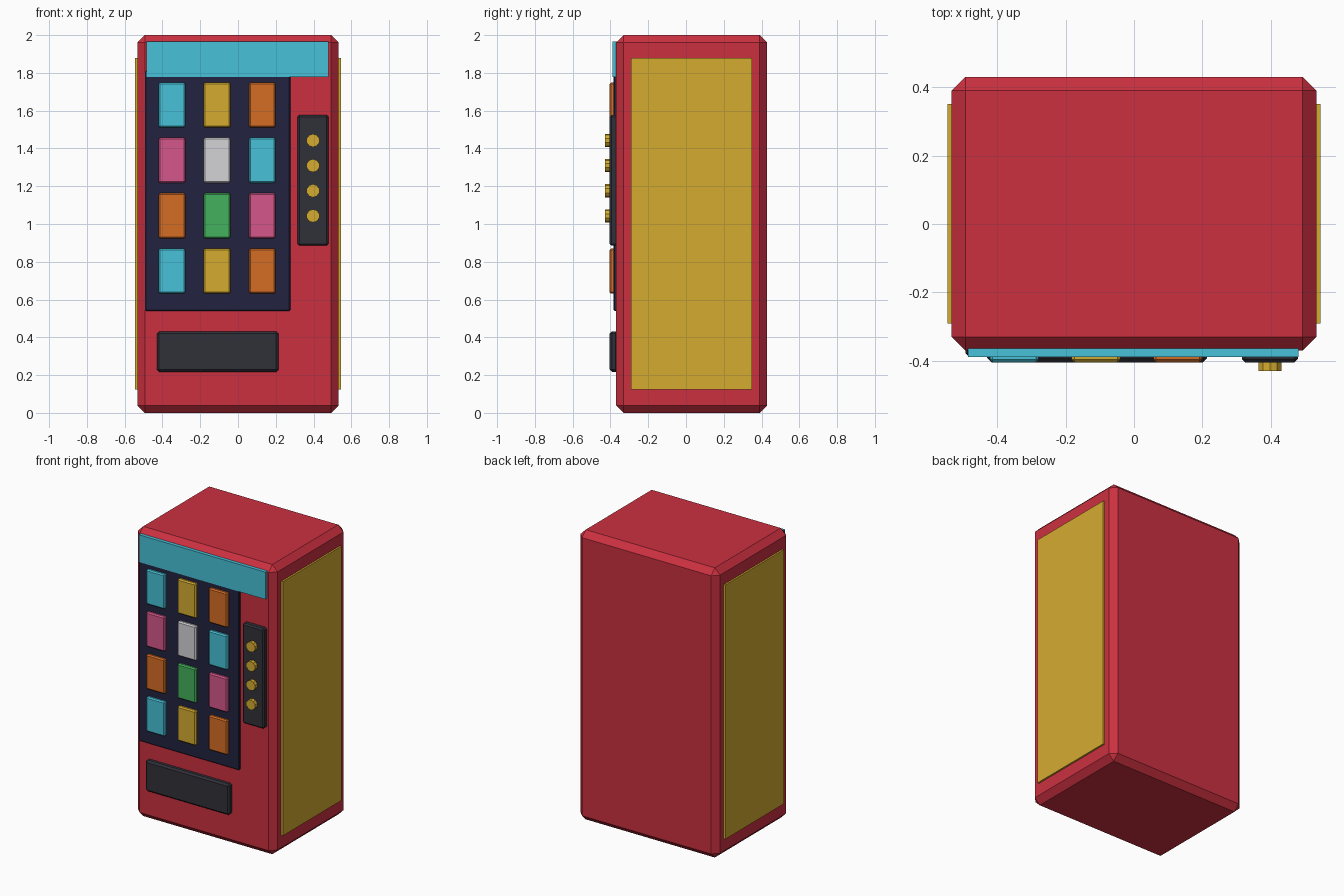
import bpy, math

if "Cube" in bpy.data.objects:
    bpy.data.objects.remove(bpy.data.objects["Cube"])


def lin(c):
    c /= 255
    return c / 12.92 if c <= 0.04045 else ((c + 0.055) / 1.055) ** 2.4


def mat(name, r, g, b):
    m = bpy.data.materials.new(name)
    m.diffuse_color = (lin(r), lin(g), lin(b), 1)
    m.use_nodes = True
    m.node_tree.nodes["Principled BSDF"].inputs["Base Color"].default_value = m.diffuse_color
    return m


red = mat("red", 204, 48, 64)
cyan = mat("cyan", 71, 193, 216)
yellow = mat("yellow", 213, 171, 48)
orange = mat("orange", 213, 109, 37)
pink = mat("pink", 213, 87, 139)
white = mat("light_grey", 211, 211, 215)
green = mat("green", 68, 177, 93)
navy = mat("navy", 34, 34, 64)
charcoal = mat("charcoal", 48, 48, 57)


def box(name, x, y, z, material, bevel=0.0):
    """Box from (min, max) ranges with an optional flat chamfer."""
    bpy.ops.mesh.primitive_cube_add(size=1, location=[sum(r) / 2 for r in (x, y, z)])
    o = bpy.context.object
    o.name = name
    o.scale = [r[1] - r[0] for r in (x, y, z)]
    bpy.ops.object.transform_apply(location=False, rotation=False, scale=True)
    o.data.materials.append(material)
    if bevel:
        b = o.modifiers.new("chamfer", "BEVEL")
        b.width = bevel
        b.segments = 1
    return o


# Cabinet and side panels
box("cabinet", (-0.533, 0.533), (-0.37, 0.43), (0, 2), red, 0.04)
for side, s in (("left", -1), ("right", 1)):
    box(side + "_side_panel", sorted((s * 0.525, s * 0.545)), (-0.29, 0.35), (0.125, 1.88), yellow)

# Display window, header sign, delivery slot and control panel
box("display_window", (-0.492, 0.277), (-0.384, -0.36), (0.54, 1.81), navy, 0.006)
box("header_sign", (-0.485, 0.48), (-0.388, -0.36), (1.778, 1.966), cyan)
box("delivery_slot", (-0.429, 0.214), (-0.404, -0.36), (0.217, 0.431), charcoal, 0.012)
box("control_panel", (0.315, 0.479), (-0.404, -0.36), (0.885, 1.577), charcoal, 0.01)

# Product rows, top to bottom
rows = ((cyan, yellow, orange), (pink, white, cyan),
        (orange, green, pink), (cyan, yellow, orange))
for r, row in enumerate(rows):
    for c, m in enumerate(row):
        x, z = -0.35 + 0.239 * c, 1.63 - 0.293 * r
        box(f"product_{r + 1}_{c + 1}", (x - 0.071, x + 0.071), (-0.404, -0.37),
            (z - 0.12, z + 0.12), m, 0.008)

# Round selection buttons
for i in range(4):
    bpy.ops.mesh.primitive_cylinder_add(vertices=10, radius=0.035, depth=0.04,
                                        location=(0.397, -0.41, 1.442 - 0.133 * i),
                                        rotation=(math.pi / 2, 0, 0))
    b = bpy.context.object
    b.name = f"button_{i + 1}"
    b.data.materials.append(yellow)
